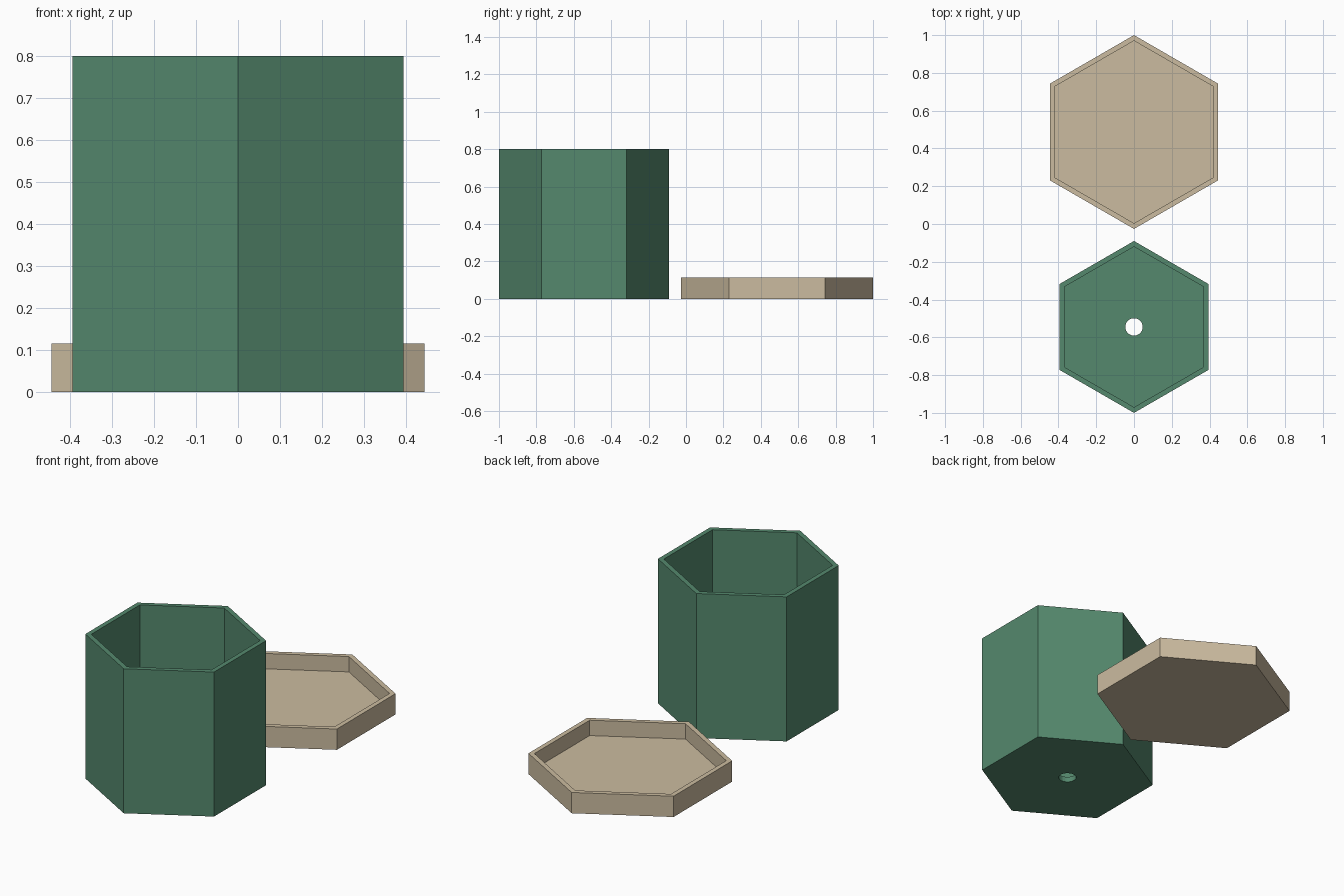
import bpy
import bmesh
from math import sin, cos, tau

cube = bpy.data.objects.get("Cube")
if cube:
    bpy.data.objects.remove(cube, do_unlink=True)


def make_material(name, rgb):
    mat = bpy.data.materials.new(name)
    mat.use_nodes = True
    colour = (*rgb, 1.0)
    mat.diffuse_color = colour
    mat.node_tree.nodes["Principled BSDF"].inputs["Base Color"].default_value = colour
    return mat


def make_object(name, bm, mat):
    bmesh.ops.recalc_face_normals(bm, faces=bm.faces[:])
    mesh = bpy.data.meshes.new(name)
    bm.to_mesh(mesh)
    bm.free()
    mesh.materials.append(mat)
    obj = bpy.data.objects.new(name, mesh)
    bpy.context.collection.objects.link(obj)
    return obj


def stacked_solid(name, sides, profile, y, mat):
    """Closed solid from (radius, height) rings, with corners on the y axis."""
    bm = bmesh.new()
    rings = []
    for radius, z in profile:
        rings.append([bm.verts.new((radius * sin(tau * i / sides),
                                    y + radius * cos(tau * i / sides), z))
                      for i in range(sides)])
    for low, high in zip(rings, rings[1:]):
        for i in range(sides):
            j = (i + 1) % sides
            bm.faces.new((low[i], low[j], high[j], high[i]))
    bm.faces.new(rings[0])
    bm.faces.new(rings[-1])
    return make_object(name, bm, mat)


def open_vessel(name, outer, inner, height, floor, y, mat):
    profile = [(outer, 0), (outer, height), (inner, height), (inner, floor)]
    return stacked_solid(name, 6, profile, y, mat)


green = make_material("planter green", (0.09, 0.25, 0.155))
tan = make_material("saucer tan", (0.60, 0.50, 0.35))

POT_Y, SAUCER_Y = -0.545, 0.487

# Hexagonal planter and its saucer
pot = open_vessel("planter_pot", 0.455, 0.425, 0.80, 0.03, POT_Y, green)
saucer = open_vessel("saucer", 0.513, 0.483, 0.115, 0.03, SAUCER_Y, tan)

# Round drainage hole through the pot floor
cutter = stacked_solid("drain_cutter", 32, [(0.046, -0.1), (0.046, 0.1)], POT_Y, green)
cutter.hide_render = True
hole = pot.modifiers.new("drain_hole", "BOOLEAN")
hole.operation = "DIFFERENCE"
hole.solver = "EXACT"
hole.object = cutter
bpy.context.view_layer.objects.active = pot
bpy.ops.object.modifier_apply(modifier=hole.name)
bpy.data.objects.remove(cutter, do_unlink=True)
